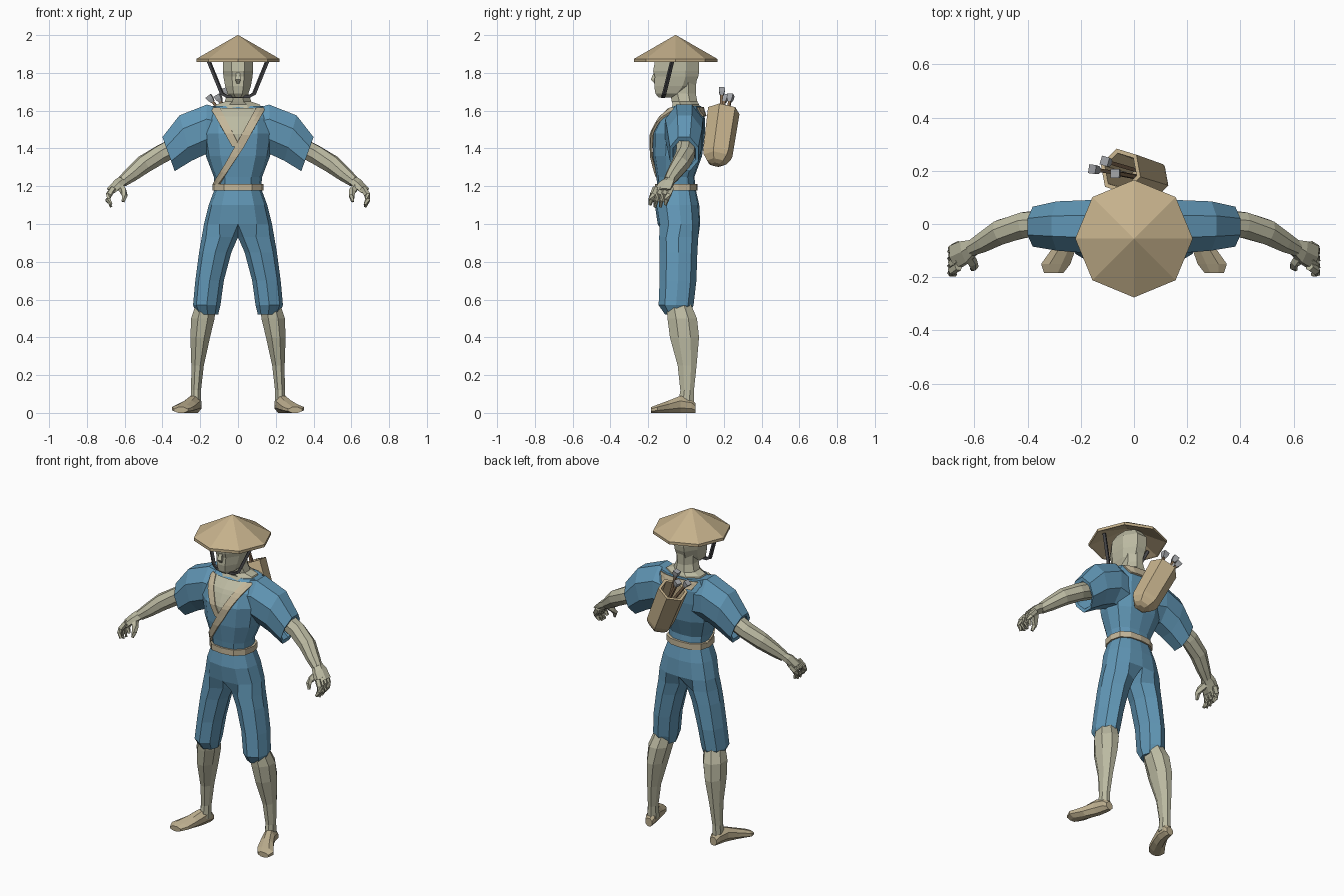
import bpy, bmesh, math
from mathutils import Vector as V
from mathutils.bvhtree import BVHTree

if "Cube" in bpy.data.objects:
    bpy.data.objects.remove(bpy.data.objects["Cube"])

COLORS = {"cloth": (0.12, 0.31, 0.47), "skin": (0.50, 0.49, 0.36), "trim": (0.55, 0.47, 0.32),
          "straw": (0.56, 0.44, 0.26), "shoe": (0.50, 0.42, 0.27), "strap": (0.06, 0.06, 0.065),
          "wood": (0.22, 0.14, 0.08), "metal": (0.35, 0.36, 0.38)}
MATS = {}
for key, c in COLORS.items():
    MATS[key] = bpy.data.materials.new(key)
    MATS[key].diffuse_color = (*c, 1)


def finish(bm, name, mat):
    bmesh.ops.recalc_face_normals(bm, faces=bm.faces)
    me = bpy.data.meshes.new(name)
    bm.to_mesh(me)
    bm.free()
    ob = bpy.data.objects.new(name, me)
    me.materials.append(MATS[mat])
    bpy.context.collection.objects.link(ob)
    return ob


def skin_rings(rings):
    bm = bmesh.new()
    vs = [[bm.verts.new(p) for p in r] for r in rings]
    n = len(vs[0])
    for a, b in zip(vs, vs[1:]):
        for i in range(n):
            bm.faces.new((a[i], a[(i + 1) % n], b[(i + 1) % n], b[i]))
    bm.faces.new(vs[0])
    bm.faces.new(vs[-1])
    return bm


def loft(name, rings, mat, n=8, phase=0.5):
    """rings: (centre, half axis a, half axis b)"""
    k = 1 / math.cos(math.pi / n) if phase else 1
    out = []
    for c, a, b in rings:
        angs = [2 * math.pi * (i + phase) / n for i in range(n)]
        out.append([V(c) + V(a) * math.cos(t) * k + V(b) * math.sin(t) * k for t in angs])
    return finish(skin_rings(out), name, mat)


def tube(name, pts, radii, mat, n=6, axis=None):
    pts = [V(p) for p in pts]
    rings = []
    for i, p in enumerate(pts):
        d = (axis or (pts[min(i + 1, len(pts) - 1)] - pts[max(i - 1, 0)])).normalized()
        u = d.cross(V((0, 1, 0) if abs(d.z) > 0.95 else (0, 0, 1))).normalized()
        rings.append((p, u * radii[i], u.cross(d) * radii[i]))
    return loft(name, rings, mat, n)


TORSO = [(0, 0), (.55, .05), (.9, .26), (1, .55), (.88, .82), (.5, .97), (0, 1), (0, .5)]
LEG = [(.15, .17), (.5, 0), (.88, .18), (1, .5), (.87, .84), (.5, 1), (.13, .83), (0, .5)]


def half_body(name, rows, mat):
    """rows: (z, inner x, outer x, front y, back y, profile); mirrored across x"""
    bm = skin_rings([[V((xi + u * (xo - xi), yf + v * (yb - yf), z)) for u, v in prof]
                     for z, xi, xo, yf, yb, prof in rows])
    inner = [f for f in bm.faces if all(v.co.x < 1e-4 for v in f.verts)]
    bmesh.ops.delete(bm, geom=inner, context='FACES')
    tree = BVHTree.FromBMesh(bm)
    m = finish(bm, name, mat).modifiers.new("mirror", 'MIRROR')
    m.use_clip = True
    return tree


# tunic and trousers
body = half_body("tunic_and_trousers", [
    (.52, .105, .215, -.11, .015, LEG), (.57, .093, .238, -.145, .04, LEG),
    (.70, .075, .226, -.14, .055, LEG), (.85, .035, .206, -.14, .06, LEG),
    (.93, 0, .192, -.142, .065, LEG), (1.0, 0, .18, -.15, .075, TORSO),
    (1.1, 0, .155, -.165, .07, TORSO), (1.19, 0, .122, -.15, .05, TORSO),
    (1.25, 0, .128, -.157, .045, TORSO), (1.36, 0, .17, -.175, .085, TORSO),
    (1.48, 0, .19, -.178, .10, TORSO), (1.56, 0, .185, -.14, .10, TORSO),
    (1.625, 0, .15, -.07, .08, TORSO)], "cloth")

# belt
half_body("belt", [(z, 0, .122 + o, -.15 - o, .048 + o, TORSO)
                   for z, o in ((1.177, -.01), (1.177, .014), (1.213, .014), (1.213, -.01))], "trim")


def drape(name, rows, mat, off, cols=2, side=-1, steps=9):
    """strip of (left x, right x, z) rows laid onto the tunic"""
    bm = bmesh.new()
    grid = []
    for (l0, r0, z0), (l1, r1, z1) in zip(rows, rows[1:]):
        for s in range(steps + 1):
            t = s / steps
            l, r, z = l0 + (l1 - l0) * t, r0 + (r1 - r0) * t, z0 + (z1 - z0) * t
            line = []
            for c in range(cols + 1):
                x = l + (r - l) * c / cols
                hit = body.ray_cast(V((max(abs(x), .002), side, z)), V((0, -side, 0)))[0]
                line.append(bm.verts.new((x, (hit.y if hit else 0) + side * off, z)))
            grid.append(line)
    for a, b in zip(grid, grid[1:]):
        for i in range(cols):
            bm.faces.new((a[i], a[i + 1], b[i + 1], b[i]))
    bmesh.ops.remove_doubles(bm, verts=bm.verts, dist=1e-4)
    ob = finish(bm, name, mat)
    m = ob.modifiers.new("thickness", 'SOLIDIFY')
    m.thickness, m.offset = .012, 0


# open chest and crossed collar
drape("bare_chest", [(-.11, .11, 1.61), (-.01, .01, 1.41)], "skin", .002, cols=6)
drape("collar_under", [(-.145, -.095, 1.612), (-.03, .01, 1.41)], "trim", .007)
drape("collar_over", [(.095, .145, 1.612), (-.022, .026, 1.40), (-.13, -.1, 1.21)], "trim", .011)
drape("collar_back", [(-.13, .13, 1.618), (-.10, .10, 1.57)], "trim", .006, cols=6, side=1)


def flat(z, rx, yf, yb, x=0):
    return ((x, (yf + yb) / 2, z), (rx, 0, 0), (0, (yb - yf) / 2, 0))


# neck and head
loft("neck", [flat(1.60, .13, -.085, .075), flat(1.632, .115, -.07, .07), flat(1.648, .07, -.075, .06),
              flat(1.69, .056, -.085, .052), flat(1.76, .055, -.09, .055)], "skin")
loft("head", [flat(1.67, .035, -.145, -.06), flat(1.69, .055, -.162, .0), flat(1.73, .068, -.168, .045),
              flat(1.78, .077, -.165, .065), flat(1.81, .08, -.174, .07), flat(1.86, .08, -.165, .07),
              flat(1.905, .055, -.13, .035)], "skin")
tube("nose", [(0, -.158, 1.81), (0, -.172, 1.765), (0, -.16, 1.748)], [.008, .014, .008], "skin", 4)

# straw hat, hollow underneath
loft("hat", [((0, -.055, z), (r, 0, 0), (0, r, 0)) for z, r in
             ((1.955, .002), (1.86, .21), (1.857, .221), (1.874, .221), (2.0, .002))], "straw", 8, 0)

for s, side in ((-1, "left"), (1, "right")):
    def P(x, y, z):
        return V((s * x, y, z))

    # hat strap
    tube(f"chin_strap_{side}", [P(.16, -.07, 1.875), P(.085, -.115, 1.69), P(.06, -.12, 1.676),
                                P(0, -.125, 1.674)], [.008] * 4, "strap", 4)

    # sleeve: top and bottom edge points, depth, and a recessed cuff
    rows = []
    for tx, tz, bx, bz, yf, yb in ((.08, 1.61, .08, 1.36, -.10, .08), (.165, 1.632, .17, 1.37, -.11, .09),
                                   (.31, 1.575, .245, 1.335, -.10, .085), (.40, 1.46, .335, 1.28, -.085, .065),
                                   (.39, 1.44, .335, 1.30, -.07, .05), (.32, 1.50, .27, 1.36, -.05, .04)):
        t, b = P(tx, 0, tz), P(bx, 0, bz)
        rows.append(((t + b) / 2 + V((0, (yf + yb) / 2, 0)), (t - b) / 2, V((0, (yb - yf) / 2, 0))))
    loft(f"sleeve_{side}", rows, "cloth")

    # arm, palm, fingers
    tube(f"arm_{side}", [P(.30, 0, 1.425), P(.41, -.003, 1.368), P(.50, -.03, 1.315), P(.565, -.067, 1.262),
                         P(.612, -.092, 1.225)], [.05, .048, .046, .037, .028], "skin", 8)
    across = P(.25, .95, .1)
    loft(f"palm_{side}", [(P(.60, -.085, 1.235), across * .026, P(.015, 0, .02)),
                          (P(.635, -.105, 1.212), across * .042, P(.013, 0, .02)),
                          (P(.675, -.125, 1.175), across * .045, P(.016, 0, .011))], "skin", 6)
    for i in range(4):
        y = -.164 + .027 * i
        lift = .012 * (i == 0 or i == 3)
        tube(f"finger_{side}_{i + 1}", [P(.66, y + .004, 1.19), P(.684, y - .01, 1.155),
                                        P(.688, y - .02, 1.125 + lift / 2), P(.672, y - .026, 1.09 + lift)],
             [.014, .014, .012, .007], "skin", 5)
    tube(f"thumb_{side}", [P(.632, -.11, 1.21), P(.607, -.145, 1.175), P(.60, -.16, 1.15),
                           P(.608, -.17, 1.118)], [.018, .016, .013, .007], "skin", 5)

    # calf
    loft(f"lower_leg_{side}", [flat(z, rx, y - ry, y + ry, s * x) for z, x, y, rx, ry in
                               ((.60, .165, -.045, .05, .06), (.50, .186, -.02, .062, .078),
                                (.40, .2, -.008, .052, .077), (.25, .214, .006, .033, .05),
                                (.12, .222, .006, .026, .036), (.04, .224, .0, .03, .042))], "skin")
    # foot: splayed outwards, flat sole
    loft(f"foot_{side}", [(P(x, y, h), (w, 0, 0), (0, 0, h)) for y, x, w, h in
                          ((.05, .222, .022, .025), (.03, .224, .03, .038), (-.03, .236, .036, .045),
                           (-.09, .262, .044, .033), (-.15, .294, .055, .022), (-.185, .302, .036, .015))],
         "shoe", 8)

# quiver with rounded base and hollow mouth
bot, top = V((.055, .168, 1.375)), V((-.05, .2, 1.60))
axis = top - bot
tube("quiver", [bot + axis * t for t in (-.27, -.22, -.1, 0, 1, 1, .1)],
     [.022, .045, .064, .07, .075, .06, .055], "straw", 6, axis)

# arrows
for i, tip in enumerate(((-.15, .205, 1.668), (-.105, .235, 1.672), (-.068, .19, 1.708))):
    tip = V(tip)
    base = bot + axis * .15 + V((.015 * (1 - i), .02 * (i == 1), 0))
    d = (tip - base).normalized()
    tube(f"arrow_shaft_{i + 1}", [base, tip - d * .01], [.007, .007], "wood", 4)
    tube(f"arrow_end_{i + 1}", [tip - d * .028, tip - d * .01, tip + d * .012], [.009, .015, .017], "metal", 4)

for m in bpy.data.materials:
    if m.users and not m.is_grease_pencil:
        m.use_nodes = True
        m.node_tree.nodes["Principled BSDF"].inputs["Base Color"].default_value = m.diffuse_color
